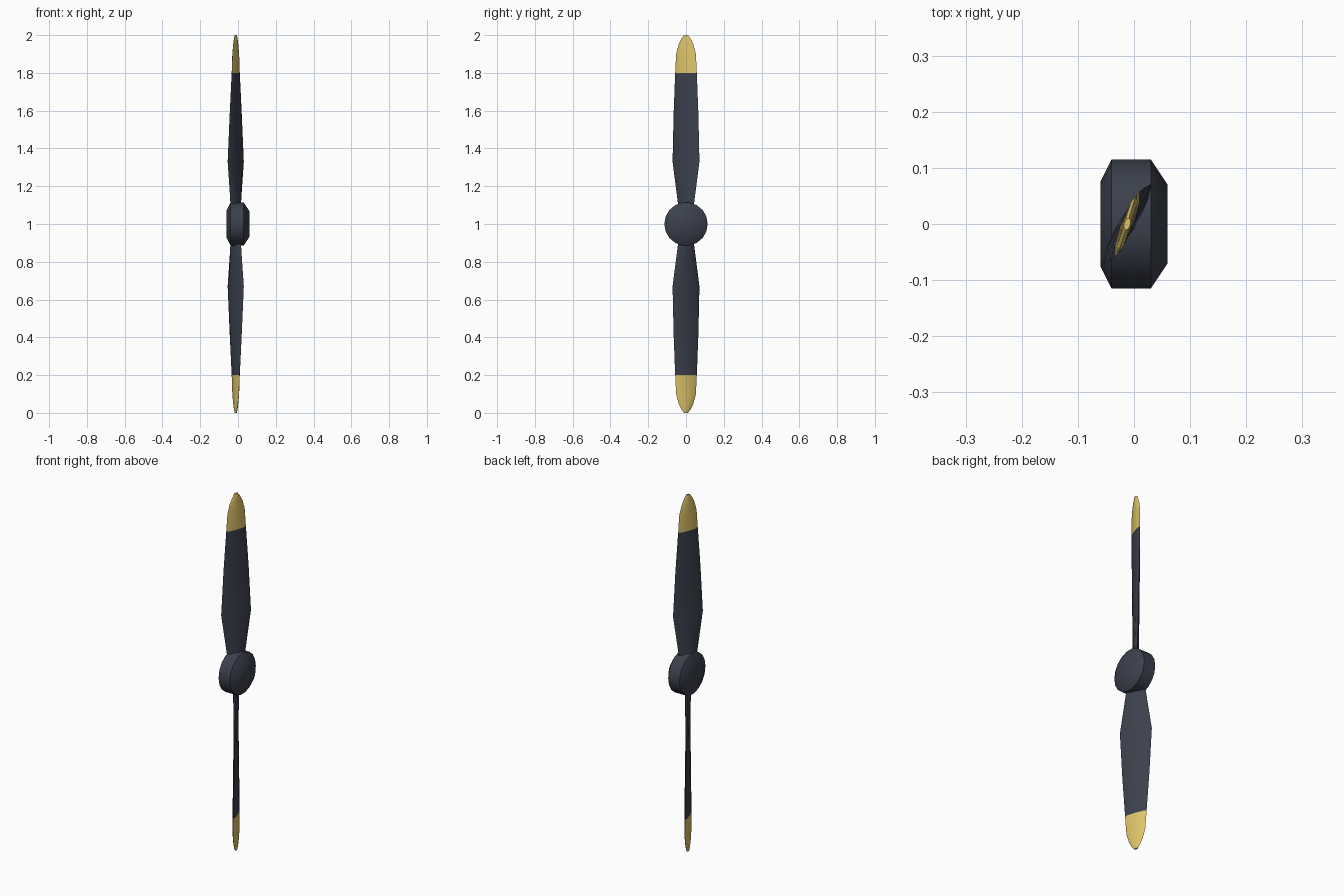
import bpy, bmesh, math
from mathutils import Matrix, Vector

if "Cube" in bpy.data.objects:
    bpy.data.objects.remove(bpy.data.objects["Cube"])


def material(name, rgb):
    m = bpy.data.materials.new(name)
    m.use_nodes = True
    m.diffuse_color = (*rgb, 1)
    m.node_tree.nodes["Principled BSDF"].inputs["Base Color"].default_value = (*rgb, 1)
    return m


SLATE = material("dark_slate", (0.045, 0.052, 0.074))
YELLOW = material("tip_yellow", (0.73, 0.55, 0.14))
CENTRE = Vector((0, 0, 1))


def loft(name, rings, mats, rule=lambda face: 0):
    """Skin a list of equal-length point rings and cap both ends."""
    bm = bmesh.new()
    loops = [[bm.verts.new(p) for p in ring] for ring in rings]
    n = len(loops[0])
    for a, b in zip(loops, loops[1:]):
        for i in range(n):
            j = (i + 1) % n
            bm.faces.new((a[i], a[j], b[j], b[i]))
    bm.faces.new(loops[0][::-1])
    bm.faces.new(loops[-1])
    bmesh.ops.recalc_face_normals(bm, faces=bm.faces)
    for f in bm.faces:
        f.material_index = rule(f)
    mesh = bpy.data.meshes.new(name)
    bm.to_mesh(mesh)
    bm.free()
    for m in mats:
        mesh.materials.append(m)
    obj = bpy.data.objects.new(name, mesh)
    bpy.context.collection.objects.link(obj)
    bpy.ops.object.select_all(action='DESELECT')
    obj.select_set(True)
    bpy.context.view_layer.objects.active = obj
    bpy.ops.object.shade_smooth_by_angle(angle=math.radians(40))
    return obj


def ellipse(n, a, b):
    return [(a * math.cos(math.tau * i / n), b * math.sin(math.tau * i / n)) for i in range(n)]


# Hub: chamfered disc turned around the x axis
hub_profile = [(-0.06, 0.075), (-0.04, 0.115), (0.03, 0.115), (0.06, 0.07)]
loft("hub", [[CENTRE + Vector((x, y, z)) for y, z in ellipse(18, r, r)]
             for x, r in hub_profile], [SLATE])

# Blade stations: radius, half chord, half thickness, pitch in degrees
stations = [
    (0.05, 0.042, 0.016, 34), (0.11, 0.051, 0.015, 33), (0.33, 0.083, 0.012, 31),
    (0.58, 0.073, 0.011, 26), (0.80, 0.061, 0.010, 20), (0.90, 0.055, 0.009, 18),
    (0.95, 0.041, 0.008, 17), (0.98, 0.026, 0.007, 16), (1.00, 0.011, 0.006, 15),
]


def blade(name, flip):
    turn = Matrix.Rotation(flip, 3, 'X')
    rings = []
    for r, chord, thick, pitch in stations:
        twist = Matrix.Rotation(-math.radians(pitch), 3, 'Z')
        rings.append([CENTRE + turn @ (twist @ Vector((t, c, 0)) + Vector((-0.012, 0, r)))
                      for c, t in ellipse(8, chord, thick)])
    # Outer fifth of each blade is painted yellow
    return loft(name, rings, [SLATE, YELLOW],
                lambda f: int(abs(f.calc_center_median().z - 1) > 0.8))


blade("upper_blade", 0)
blade("lower_blade", math.pi)
